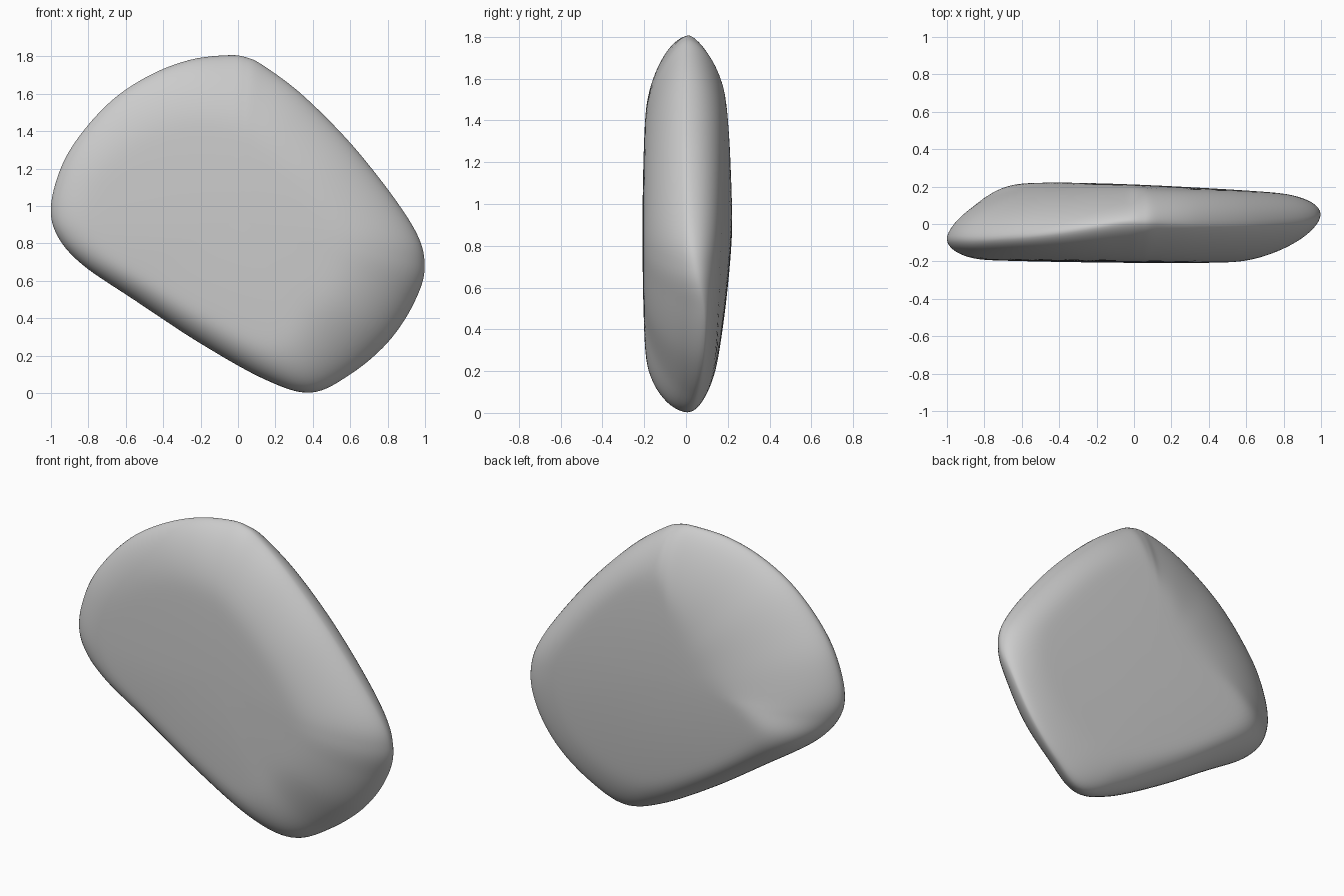
import bpy, bmesh

if "Cube" in bpy.data.objects:
    bpy.data.objects.remove(bpy.data.objects["Cube"])

# Rim of the stone: x, z, rim depth y, front bevel, back bevel (fractions of radius)
RIM = [
    (0.04, 1.796, 0.01, 0.46, 0.38), (-0.06, 1.806, 0.01, 0.44, 0.48),
    (-0.25, 1.783, -0.02, 0.41, 0.58), (-0.45, 1.71, -0.05, 0.37, 0.66),
    (-0.65, 1.585, -0.07, 0.33, 0.69), (-0.82, 1.41, -0.08, 0.28, 0.70),
    (-0.94, 1.22, -0.08, 0.24, 0.67), (-1.00, 1.00, -0.08, 0.22, 0.58),
    (-0.965, 0.84, -0.075, 0.20, 0.43), (-0.83, 0.685, -0.05, 0.19, 0.28),
    (-0.55, 0.495, -0.01, 0.20, 0.20), (-0.20, 0.265, 0.00, 0.22, 0.20),
    (0.15, 0.07, 0.00, 0.25, 0.23), (0.39, 0.003, 0.01, 0.34, 0.27),
    (0.60, 0.10, 0.05, 0.42, 0.24), (0.80, 0.27, 0.08, 0.42, 0.21),
    (0.94, 0.48, 0.085, 0.44, 0.21), (0.998, 0.68, 0.05, 0.46, 0.22),
    (0.93, 0.90, 0.02, 0.48, 0.23), (0.65, 1.28, 0.00, 0.48, 0.25),
    (0.36, 1.58, 0.00, 0.48, 0.27), (0.14, 1.748, 0.01, 0.47, 0.32),
]
CENTRE_X, CENTRE_Z = 0.0, 0.93
STEPS, RINGS = 8, 28


def spline(a, b, c, d, t):
    return tuple(0.5 * (2 * q + (r - p) * t + (2 * p - 5 * q + 4 * r - s) * t * t
                        + (3 * q - p - 3 * r + s) * t ** 3)
                 for p, q, r, s in zip(a, b, c, d))


def front_depth(x, z):
    return -0.208 - 0.008 * x + 0.015 * (z - 0.8) ** 2


def back_depth(x, z):
    return 0.212 - 0.04 * x - 0.06 * (z - 1.1) ** 2


def arc(u, power):
    return (1 - (1 - min(1.0, u)) ** power) ** (1 / power)


def bevel(d, width):
    # Wide bevels are flatter facets, narrow ones are round; a slight dome covers all
    power = 2.0 - 0.45 * min(1.0, max(0.0, (width - 0.26) / 0.2))
    return 0.82 * arc(d / width, power) + 0.18 * arc(d, 2.0)


n = len(RIM)
rim = [spline(*[RIM[(i + k) % n] for k in (-1, 0, 1, 2)], j / STEPS)
       for i in range(n) for j in range(STEPS)]
m = len(rim)
bm = bmesh.new()
edge = [bm.verts.new((x, y, z)) for x, z, y, _, _ in rim]

# Front and back faces bulge from the shared rim
for depth, column in ((front_depth, 3), (back_depth, 4)):
    previous = edge
    for k in range(1, RINGS):
        d = (k / RINGS) ** 1.7
        ring = []
        for p in rim:
            x = p[0] + (CENTRE_X - p[0]) * d
            z = p[1] + (CENTRE_Z - p[1]) * d
            y = p[2] + (depth(x, z) - p[2]) * bevel(d, p[column])
            ring.append(bm.verts.new((x, y, z)))
        for i in range(m):
            j = (i + 1) % m
            bm.faces.new((previous[i], previous[j], ring[j], ring[i]))
        previous = ring
    tip = bm.verts.new((CENTRE_X, depth(CENTRE_X, CENTRE_Z), CENTRE_Z))
    for i in range(m):
        bm.faces.new((previous[i], previous[(i + 1) % m], tip))

# Soften the bevel transitions a little
rim_verts = set(edge)
inner = [v for v in bm.verts if v not in rim_verts]
for _ in range(6):
    bmesh.ops.smooth_vert(bm, verts=inner, factor=0.5, use_axis_y=True)

bmesh.ops.recalc_face_normals(bm, faces=bm.faces)
for f in bm.faces:
    f.smooth = True
mesh = bpy.data.meshes.new("stone")
bm.to_mesh(mesh)
bm.free()
stone = bpy.data.objects.new("stone", mesh)
bpy.context.collection.objects.link(stone)
